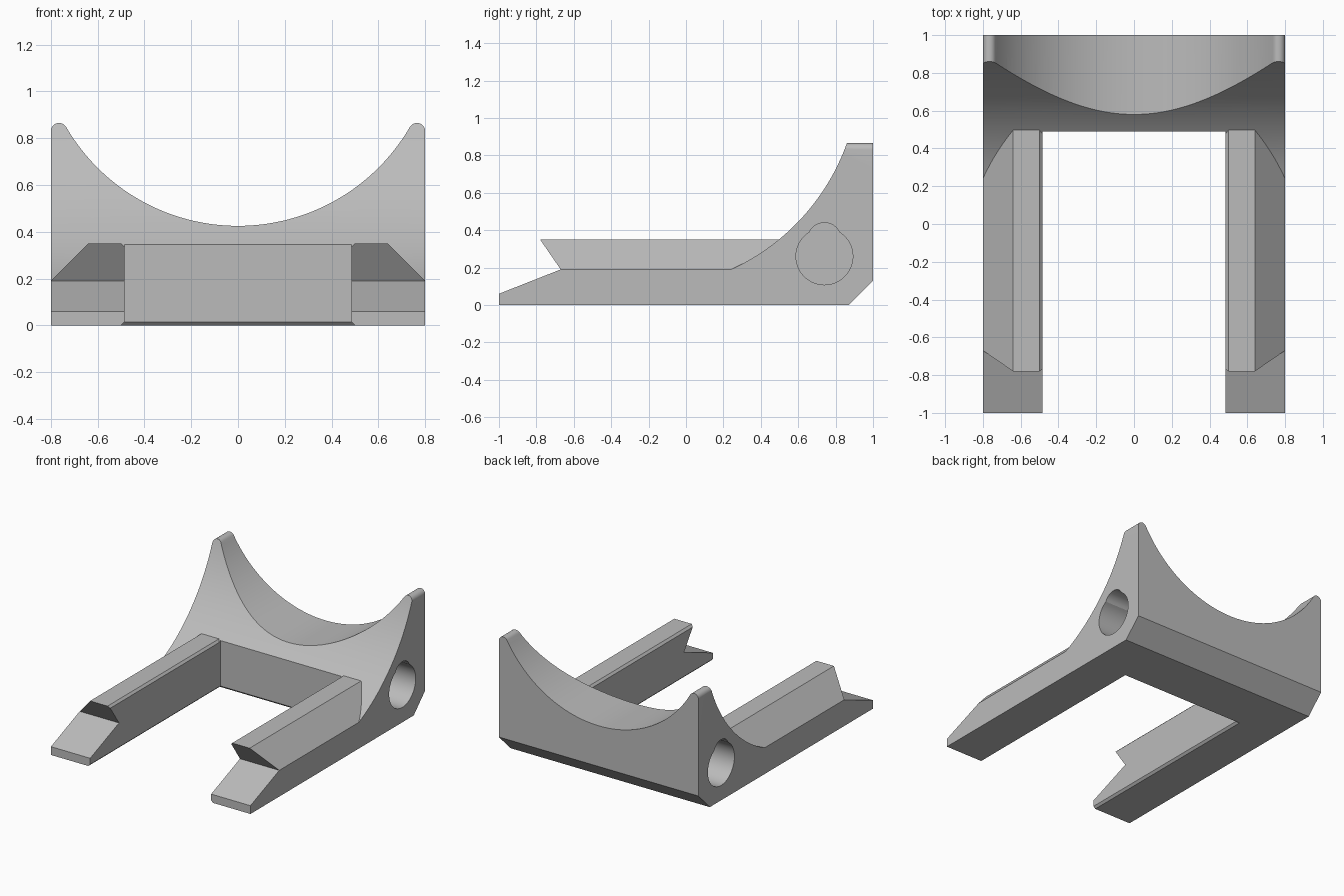
import bpy, bmesh
from math import sin, cos, pi, radians, asin, atan2
from mathutils import Vector

if "Cube" in bpy.data.objects:
    bpy.data.objects.remove(bpy.data.objects["Cube"], do_unlink=True)

GREY = (0.5, 0.5, 0.5, 1)
mat = bpy.data.materials.new("plain grey")
mat.use_nodes = True
mat.diffuse_color = GREY
mat.node_tree.nodes["Principled BSDF"].inputs["Base Color"].default_value = GREY


def loft(name, rings):
    """Closed solid through a list of matching rings of points."""
    bm = bmesh.new()
    loops = [[bm.verts.new(p) for p in ring] for ring in rings]
    n = len(loops[0])
    for a, b in zip(loops, loops[1:]):
        for i in range(n):
            j = (i + 1) % n
            bm.faces.new((a[i], a[j], b[j], b[i]))
    bm.faces.new(loops[0])
    bm.faces.new(loops[-1])
    bmesh.ops.recalc_face_normals(bm, faces=bm.faces)
    mesh = bpy.data.meshes.new(name)
    bm.to_mesh(mesh)
    bm.free()
    mesh.materials.append(mat)
    obj = bpy.data.objects.new(name, mesh)
    bpy.context.scene.collection.objects.link(obj)
    return obj


def prism_x(name, profile, x0, x1):
    return loft(name, [[(x, y, z) for y, z in profile] for x in (x0, x1)])


def prism_y(name, profile, y0, y1):
    return loft(name, [[(x, y, z) for x, z in profile] for y in (y0, y1)])


def arc(cx, cz, r, a0, a1, steps):
    angles = [a0 + (a1 - a0) * i / steps for i in range(steps + 1)]
    return [(cx + r * cos(a), cz + r * sin(a)) for a in angles]


def arc_through(p, q, s, steps):
    """Arc from p to s that passes through q."""
    p, q, s = Vector(p), Vector(q), Vector(s)
    u, v = q - p, s - p
    d = 2 * (u.x * v.y - u.y * v.x)
    c = p + Vector((v.y * u.dot(u) - u.y * v.dot(v),
                    u.x * v.dot(v) - v.x * u.dot(u))) / d
    a0, a1 = (atan2(*(w - c).yx) for w in (p, s))
    return arc(c.x, c.y, (p - c).length, a0, a1, steps)


def combine(target, other, operation):
    """Apply a boolean and remove the second solid."""
    mod = target.modifiers.new("boolean", "BOOLEAN")
    mod.operation, mod.object, mod.solver = operation, other, "EXACT"
    bpy.context.view_layer.update()
    graph = bpy.context.evaluated_depsgraph_get()
    mesh = bpy.data.meshes.new_from_object(target.evaluated_get(graph))
    target.modifiers.clear()
    target.data = mesh
    bpy.data.objects.remove(other, do_unlink=True)


# Back block: swept side profile with a chamfered rear foot
side = [(0.24, 0), (0.87, 0), (1, 0.13), (1, 0.9), (0.875, 0.9)]
side += arc_through((0.86, 0.865), (0.58, 0.425), (0.24, 0.19), 32)
cradle = prism_x("cradle_body", side, -0.8, 0.8)

# Round saddle between two rounded horns, as seen from the front
R, r = 0.85, 0.035
horn_x, horn_z, saddle_z = 0.765, 0.83, 1.275
t = asin(horn_x / (R + r))
right_horn = arc(horn_x, horn_z, r, 0, pi / 2 + t, 12)
saddle = arc(0, saddle_z, R, -pi / 2 + t, -pi / 2 - t, 64)
left_horn = [(-x, z) for x, z in reversed(right_horn)]
front = [(-0.8, -0.1), (0.8, -0.1)] + right_horn + saddle[1:-1] + left_horn
combine(cradle, prism_y("saddle_shape", front, 0.1, 1.1), "INTERSECT")

# Two bevelled rails with notched, wedge-shaped tips
rail = [(0.47, 0), (0.8, 0), (0.8, 0.19), (0.64, 0.35), (0.5, 0.35),
        (0.485, 0.335), (0.47, 0.335)]
tip = [(-1.1, 0.0206), (-1, 0.06), (-0.67, 0.19), (-0.8144, 0.4), (-1.1, 0.4)]
for s in (1, -1):
    leg = prism_y("rail", [(s * x, z) for x, z in rail], -1, 0.6)
    combine(leg, prism_x("tip_notch", tip, -1, 1), "DIFFERENCE")
    combine(cradle, leg, "UNION")

# Open bay between the rails, with a small chamfer on its lower rim
bay = []
for half, back, z in ((0.51, 0.515, -0.01), (0.485, 0.49, 0.015), (0.485, 0.49, 1)):
    bay.append([(-half, -1.2, z), (half, -1.2, z), (half, back, z), (-half, back, z)])
combine(cradle, loft("bay_cutter", bay), "DIFFERENCE")

# Blind side sockets: a round bore with a shallow crown on top
kink = 0.08
a, b = asin(kink / 0.152), asin(kink / 0.09)
bore = arc(0.74, 0.26, 0.152, pi / 2 + a, 2.5 * pi - a, 48)
bore += arc(0.74, 0.35, 0.09, pi / 2 - b, pi / 2 + b, 12)[1:-1]
for s in (1, -1):
    combine(cradle, prism_x("socket_cutter", bore, s * 0.3, s * 0.9), "DIFFERENCE")

# Smooth curves, crisp edges
bpy.ops.object.select_all(action="DESELECT")
cradle.select_set(True)
bpy.context.view_layer.objects.active = cradle
bpy.ops.object.shade_smooth_by_angle(angle=radians(25))
